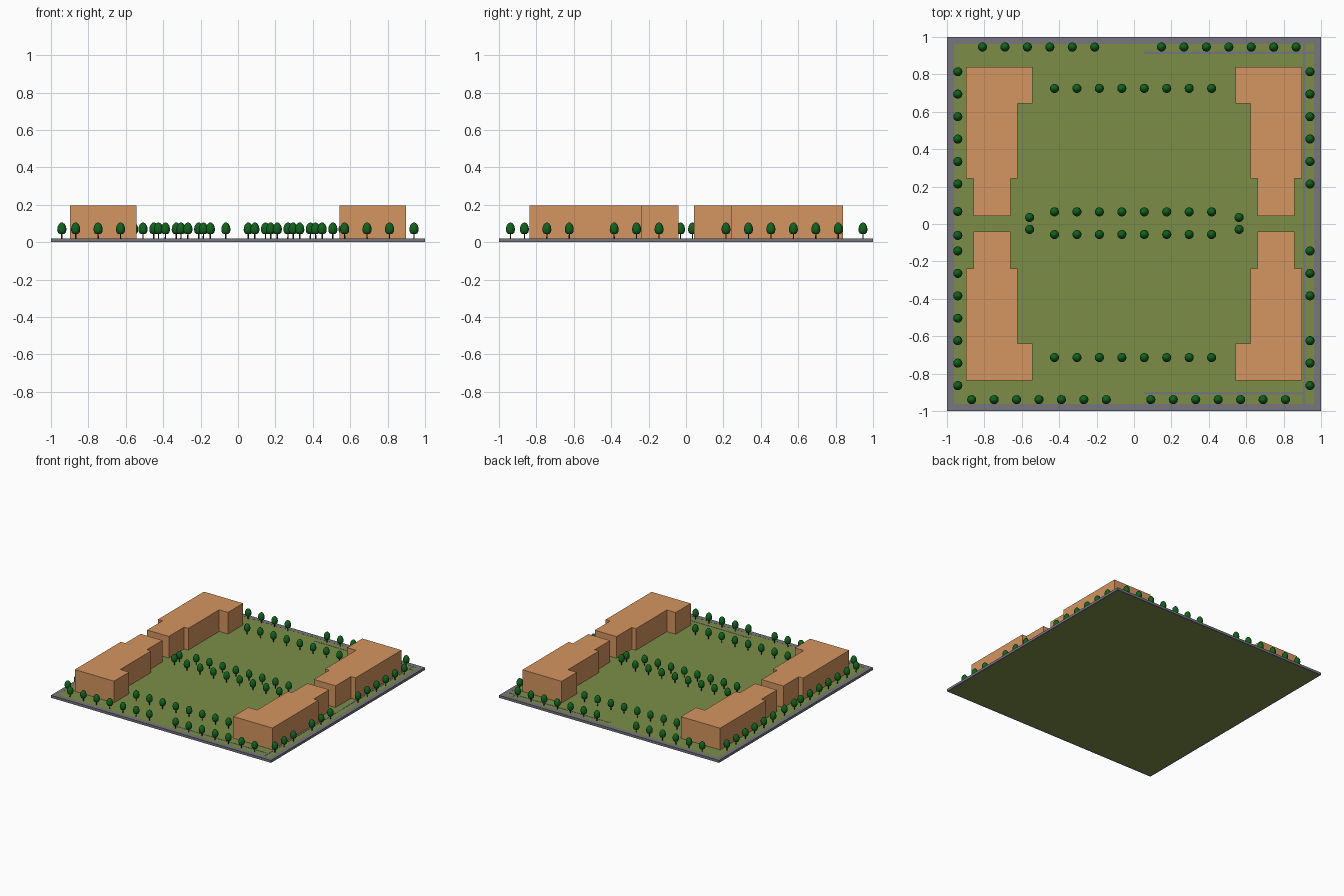
import bpy, bmesh, math

if "Cube" in bpy.data.objects:
    bpy.data.objects.remove(bpy.data.objects["Cube"])

def material(name, rgb):
    m = bpy.data.materials.new(name)
    m.diffuse_color = (*rgb, 1)
    m.use_nodes = True
    m.node_tree.nodes["Principled BSDF"].inputs["Base Color"].default_value = m.diffuse_color
    return m

GRASS = material("grass", (0.20, 0.27, 0.065))
PAVING = material("paving", (0.18, 0.18, 0.205))
BRICK = material("brick", (0.66, 0.30, 0.115))
LEAF = material("leaf", (0.006, 0.12, 0.012))
BARK = material("bark", (0.03, 0.02, 0.01))

def add_object(name, mesh, loc=(0, 0, 0)):
    ob = bpy.data.objects.new(name, mesh)
    ob.location = loc
    bpy.context.collection.objects.link(ob)
    return ob

def finish(bm, name, mat):
    bmesh.ops.recalc_face_normals(bm, faces=bm.faces)
    me = bpy.data.meshes.new(name)
    bm.to_mesh(me)
    bm.free()
    me.materials.append(mat)
    return me

def prism(name, outline, z0, z1, mat):
    """Extrude a flat outline from z0 to z1."""
    bm = bmesh.new()
    face = bm.faces.new([bm.verts.new((x, y, z0)) for x, y in outline])
    ext = bmesh.ops.extrude_face_region(bm, geom=[face], use_keep_orig=True)
    top = [v for v in ext["geom"] if isinstance(v, bmesh.types.BMVert)]
    bmesh.ops.translate(bm, verts=top, vec=(0, 0, z1 - z0))
    return add_object(name, finish(bm, name, mat))

def rect(x0, x1, y0, y1):
    return [(x0, y0), (x1, y0), (x1, y1), (x0, y1)]

# Lawn slab with a paved kerb all round
prism("lawn", rect(-0.985, 0.985, -0.985, 0.985), 0, 0.018, GRASS)
bm = bmesh.new()
loops = [[bm.verts.new((sx * r, sy * r, z)) for sx, sy in ((-1, -1), (1, -1), (1, 1), (-1, 1))]
         for r, z in ((1, 0), (1, 0.02), (0.962, 0.02), (0.985, 0))]
for a, b in zip(loops, loops[1:] + loops[:1]):
    for i in range(4):
        j = (i + 1) % 4
        bm.faces.new((a[i], a[j], b[j], b[i]))
add_object("paved_border", finish(bm, "paved_border", PAVING))

# Narrow footpaths along the right-hand side
prism("path_back", rect(0.05, 0.965, 0.909, 0.921), 0.01, 0.0195, PAVING)
prism("path_front", rect(0.05, 0.904, -0.911, -0.899), 0.01, 0.0195, PAVING)
prism("path_right", rect(0.904, 0.916, -0.965, 0.965), 0.01, 0.0195, PAVING)

# Four mirrored stepped blocks, three storeys each
FOOTPRINT = [(0.542, 0.838), (0.542, 0.642), (0.622, 0.642), (0.622, 0.241), (0.66, 0.241),
             (0.66, 0.042), (0.857, 0.042), (0.857, 0.241), (0.898, 0.241), (0.898, 0.838)]
LEVELS = [0.015, 0.08, 0.139, 0.196]
for sx, side in ((-1, "left"), (1, "right")):
    for sy, end in ((-1, "front"), (1, "back")):
        outline = [(sx * x, sy * y + 0.002) for x, y in FOOTPRINT]
        for n in range(3):
            prism(f"block_{end}_{side}_storey_{n + 1}", outline, LEVELS[n], LEVELS[n + 1], BRICK)

# Tree parts, turned from profiles and shared by every tree
def lathe(name, profile, sides, mat):
    bm = bmesh.new()
    rings = [[bm.verts.new((r * math.cos(2 * math.pi * i / sides),
                            r * math.sin(2 * math.pi * i / sides), z)) for i in range(sides)]
             for r, z in profile]
    for a, b in zip(rings, rings[1:]):
        for i in range(sides):
            j = (i + 1) % sides
            bm.faces.new((a[i], a[j], b[j], b[i]))
    bm.faces.new(rings[0])
    bm.faces.new(rings[-1])
    for f in bm.faces:
        f.smooth = len(f.verts) == 4
    return finish(bm, name, mat)

crown = lathe("tree_crown", [(0.008, 0.043), (0.017, 0.046), (0.022, 0.054), (0.0245, 0.064),
                             (0.024, 0.075), (0.021, 0.087), (0.015, 0.097), (0.008, 0.103),
                             (0.002, 0.105)], 14, LEAF)
trunk = lathe("tree_trunk", [(0.004, 0.015), (0.003, 0.05)], 6, BARK)

# Tree positions in regular rows, spaced 0.12 apart
def run(start, count):
    return [start + 0.12 * i for i in range(count)]

spots = [(-0.942, y) for y in run(0.214, 6) + [0.067, -0.061] + run(-0.864, 7)]
spots += [(0.941, y) for y in run(0.214, 6) + run(-0.864, 3) + run(-0.384, 3)]
spots += [(x, 0.946) for x in run(-0.81, 6) + run(0.147, 7)]
spots += [(x, -0.939) for x in run(-0.868, 7) + run(0.09, 7)]
spots += [(x, y) for y in (0.725, 0.065, -0.056, -0.714) for x in run(-0.425, 8)]
spots += [(x, y) for x in (-0.558, 0.562) for y in (0.035, -0.029)]
for n, (x, y) in enumerate(spots, 1):
    add_object(f"tree_crown_{n}", crown, (x, y, 0))
    add_object(f"tree_trunk_{n}", trunk, (x, y, 0))
